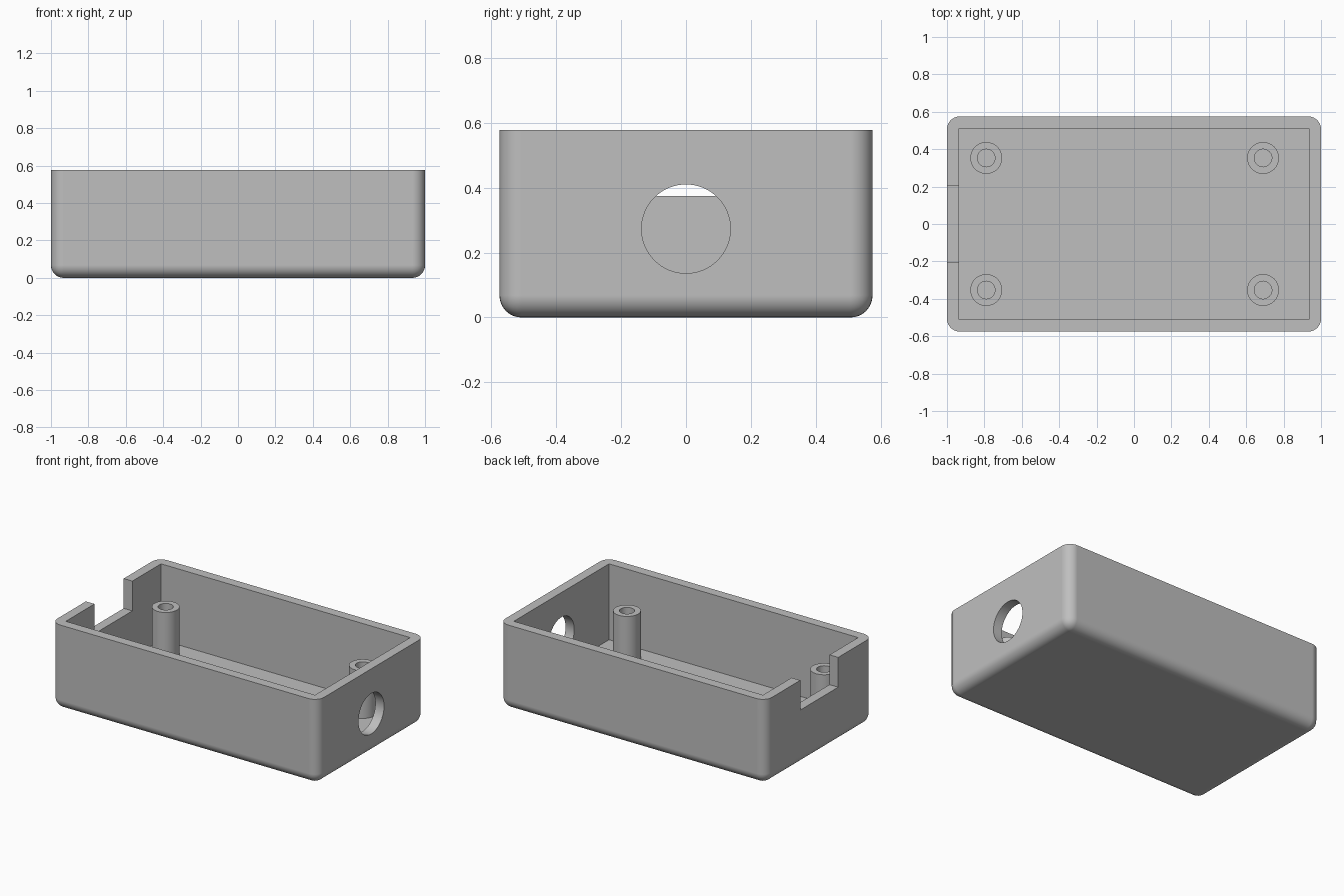
import bpy
import bmesh
from math import radians
from mathutils import Matrix, Vector

default = bpy.data.objects.get("Cube")
if default:
    bpy.data.objects.remove(default, do_unlink=True)

HALF_X, HALF_Y, HEIGHT = 1.0, 0.575, 0.577
WALL, FLOOR, ROUND = 0.065, 0.062, 0.068
POST_TOP, POST_R, BORE_R = 0.385, 0.085, 0.047

grey = bpy.data.materials.new("plain grey")
grey.use_nodes = True
colour = (0.52, 0.52, 0.52, 1)
grey.diffuse_color = colour
grey.node_tree.nodes["Principled BSDF"].inputs["Base Color"].default_value = colour


def make_object(name, bm):
    bmesh.ops.recalc_face_normals(bm, faces=bm.faces)
    mesh = bpy.data.meshes.new(name)
    bm.to_mesh(mesh)
    bm.free()
    obj = bpy.data.objects.new(name, mesh)
    bpy.context.collection.objects.link(obj)
    mesh.materials.append(grey)
    return obj


def box(low, high):
    low, high = Vector(low), Vector(high)
    bm = bmesh.new()
    place = Matrix.Translation((low + high) / 2) @ Matrix.Diagonal((*(high - low), 1))
    bmesh.ops.create_cube(bm, size=1, matrix=place)
    return bm


def make_active(obj):
    bpy.ops.object.select_all(action="DESELECT")
    obj.select_set(True)
    bpy.context.view_layer.objects.active = obj


def cut(obj, name, bm):
    cutter = make_object(name, bm)
    cutter.hide_render = True
    mod = obj.modifiers.new(name, "BOOLEAN")
    mod.operation = "DIFFERENCE"
    mod.solver = "EXACT"
    mod.object = cutter
    make_active(obj)
    bpy.ops.object.modifier_apply(modifier=mod.name)
    bpy.data.objects.remove(cutter, do_unlink=True)


def smooth(obj):
    make_active(obj)
    bpy.ops.object.shade_smooth_by_angle(angle=radians(30))
    obj.modifiers.new("even shading", "WEIGHTED_NORMAL").keep_sharp = True


# Case: rounded everywhere except the open rim
bm = box((-HALF_X, -HALF_Y, 0), (HALF_X, HALF_Y, HEIGHT))
edges = [e for e in bm.edges if min(v.co.z for v in e.verts) < HEIGHT / 2]
bmesh.ops.bevel(bm, geom=edges, offset=ROUND, segments=8, profile=0.5, affect="EDGES")
case = make_object("case", bm)

# Inside of the case
inner_x, inner_y = HALF_X - WALL, HALF_Y - WALL
cut(case, "cavity_cutter", box((-inner_x, -inner_y, FLOOR), (inner_x, inner_y, 1)))

# Notch in one end wall
cut(case, "notch_cutter", box((-1.2, -0.203, 0.375), (-0.8, 0.203, 1)))

# Round hole in the other end wall
bm = bmesh.new()
place = Matrix.Translation((HALF_X, 0, 0.273)) @ Matrix.Rotation(radians(90), 4, "Y")
bmesh.ops.create_cone(bm, cap_ends=True, segments=64, radius1=0.137, radius2=0.137,
                      depth=0.4, matrix=place)
cut(case, "hole_cutter", bm)
smooth(case)


# Screw posts: hollow tubes standing on the floor
def screw_post(name, x, y):
    bm = bmesh.new()
    profile = [(BORE_R, FLOOR), (BORE_R, POST_TOP), (POST_R, POST_TOP), (POST_R, FLOOR)]
    verts = [bm.verts.new((r, 0, z)) for r, z in profile]
    lines = [bm.edges.new(pair) for pair in zip(verts, verts[1:])]
    bmesh.ops.spin(bm, geom=verts + lines, axis=(0, 0, 1), cent=(0, 0, 0),
                   angle=radians(360), steps=48, use_merge=True)
    bmesh.ops.remove_doubles(bm, verts=bm.verts, dist=0.0001)
    post = make_object(name, bm)
    post.location = (x, y, 0)
    smooth(post)


for end, x in (("right", -0.79), ("left", 0.69)):
    for side, y in (("front", -0.353), ("back", 0.353)):
        screw_post(f"{side}_{end}_screw_post", x, y)
